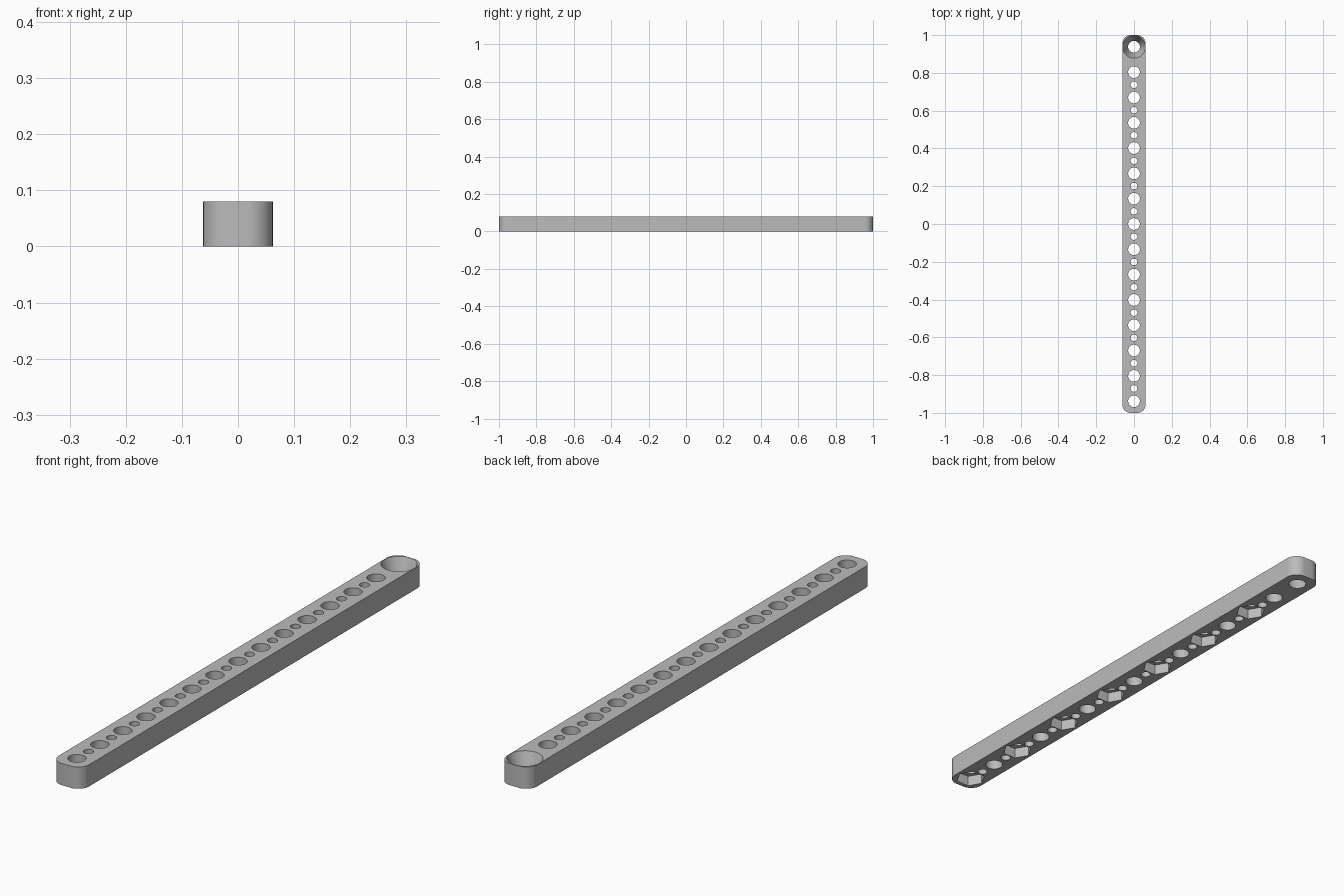
import bpy, bmesh, math
from mathutils import Matrix

cube = bpy.data.objects.get("Cube")
if cube:
    bpy.data.objects.remove(cube, do_unlink=True)

HALF_W, HEIGHT, CORNER = 0.062, 0.08, 0.045
PITCH = 0.134
FIRST = -7 * PITCH

grey = bpy.data.materials.new("plain_grey")
grey.use_nodes = True
colour = (0.5, 0.5, 0.5, 1)
grey.diffuse_color = colour
grey.node_tree.nodes["Principled BSDF"].inputs["Base Color"].default_value = colour


def to_object(name, bm):
    mesh = bpy.data.meshes.new(name)
    bmesh.ops.recalc_face_normals(bm, faces=bm.faces)
    bm.to_mesh(mesh)
    bm.free()
    mesh.materials.append(grey)
    obj = bpy.data.objects.new(name, mesh)
    bpy.context.collection.objects.link(obj)
    return obj


def add_plug(bm, y, z0, z1, r0, r1, sides):
    """Upright prism or cone, with a corner on the x axis."""
    made = bmesh.ops.create_cone(bm, cap_ends=True, segments=sides,
                                 radius1=r0, radius2=r1, depth=z1 - z0)
    turn = Matrix.Rotation(math.pi / 2, 4, 'Z')
    place = Matrix.Translation((0, y, (z0 + z1) / 2)) @ turn
    bmesh.ops.transform(bm, matrix=place, verts=made["verts"])


# Bar body: rounded rectangle, extruded upwards
bm = bmesh.new()
outline = []
corners = [(1, 1), (-1, 1), (-1, -1), (1, -1)]
for quarter, (sx, sy) in enumerate(corners):
    for step in range(13):
        a = math.pi / 2 * (quarter + step / 12)
        outline.append(bm.verts.new((sx * (HALF_W - CORNER) + CORNER * math.cos(a),
                                     sy * (1 - CORNER) + CORNER * math.sin(a), 0)))
base = bm.faces.new(outline)
top = bmesh.ops.extrude_face_region(bm, geom=[base])["geom"]
bmesh.ops.translate(bm, vec=(0, 0, HEIGHT),
                    verts=[v for v in top if isinstance(v, bmesh.types.BMVert)])
bar = to_object("perforated_bar", bm)

# Through holes: large ones on the pitch, small ones between them
holes = bmesh.new()
for k in range(14):
    add_plug(holes, FIRST + k * PITCH, -0.1, 0.2, 0.031, 0.031, 48)
for k in range(13):
    add_plug(holes, FIRST + (k + 0.5) * PITCH, -0.1, 0.2, 0.0175, 0.0175, 32)

# Hexagonal nut pockets under every second large hole
pockets = bmesh.new()
for k in range(0, 14, 2):
    add_plug(pockets, FIRST + k * PITCH, -0.04, HEIGHT / 2, 0.053, 0.053, 6)

# Tapered end hole, wide at the top
taper = bmesh.new()
slope = (0.0605 - 0.031) / HEIGHT
add_plug(taper, -FIRST, -0.01, HEIGHT + 0.01,
         0.031 - slope * 0.01, 0.0605 + slope * 0.01, 64)

# Cut everything out of the bar
cutters = [to_object("hole_cutter", holes), to_object("pocket_cutter", pockets),
           to_object("taper_cutter", taper)]
for cutter in cutters:
    cutter.hide_render = True
    mod = bar.modifiers.new(cutter.name, 'BOOLEAN')
    mod.operation = 'DIFFERENCE'
    mod.solver = 'EXACT'
    mod.object = cutter

bpy.context.view_layer.update()
cut_bar = bar.evaluated_get(bpy.context.evaluated_depsgraph_get())
finished = bpy.data.meshes.new_from_object(cut_bar)
bar.modifiers.clear()
bar.data = finished
for cutter in cutters:
    bpy.data.objects.remove(cutter, do_unlink=True)

bpy.ops.object.select_all(action='DESELECT')
bar.select_set(True)
bpy.context.view_layer.objects.active = bar
bpy.ops.object.shade_smooth_by_angle(angle=math.radians(30))
